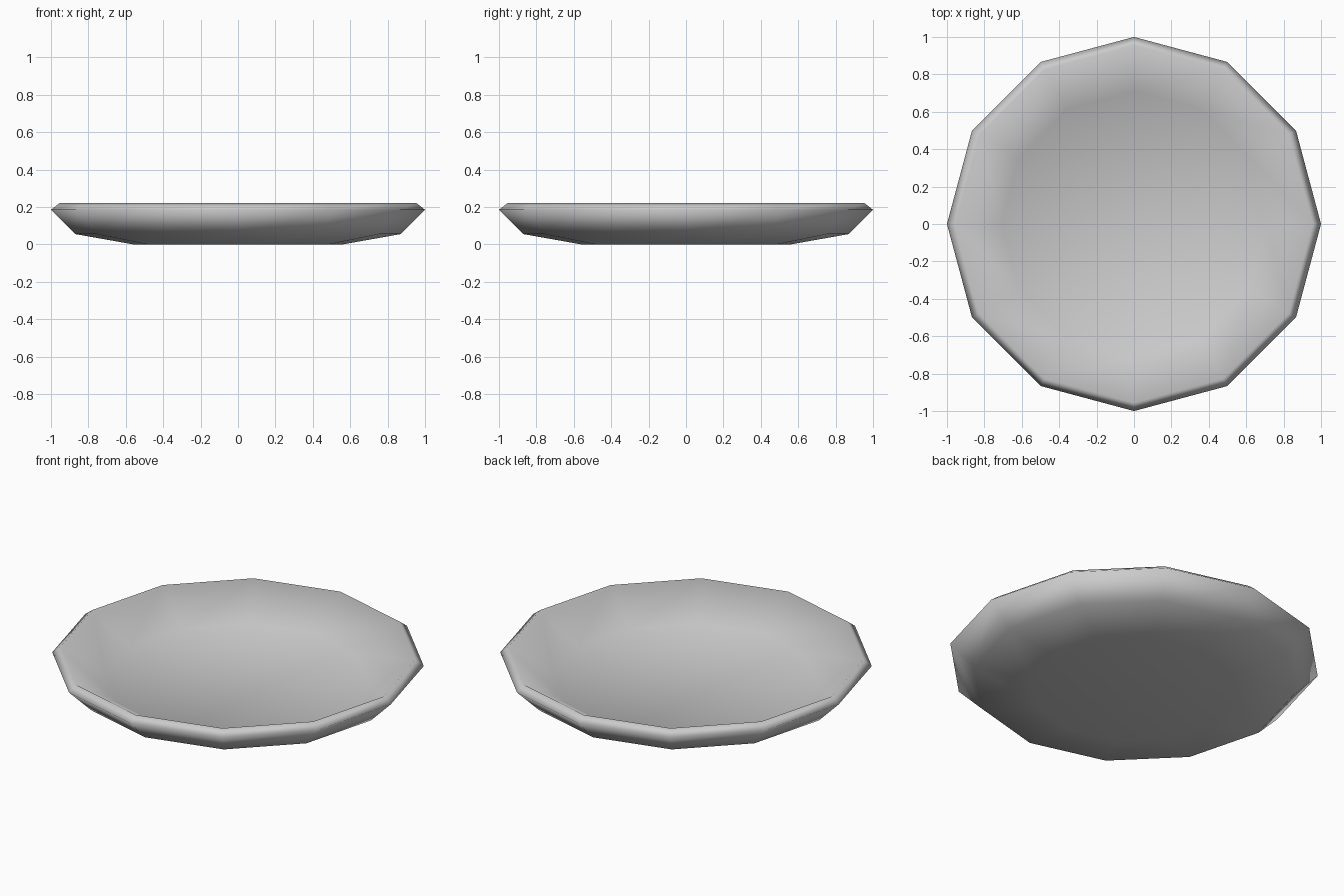
import bpy
import bmesh
from math import cos, sin, radians

cube = bpy.data.objects.get("Cube")
if cube:
    bpy.data.objects.remove(cube, do_unlink=True)

SIDES = 12
# Radius and height from the underside, over the rim, to the inner floor
PROFILE = [(0.56, 0.0), (0.87, 0.055), (1.0, 0.185), (0.955, 0.22), (0.71, 0.065)]


def make_material(name, color):
    mat = bpy.data.materials.new(name)
    mat.use_nodes = True
    mat.diffuse_color = color
    bsdf = mat.node_tree.nodes["Principled BSDF"]
    bsdf.inputs["Base Color"].default_value = color
    bsdf.inputs["Roughness"].default_value = 0.6
    return mat


def ring(bm, radius, height):
    angles = [radians(360 / SIDES * i) for i in range(SIDES)]
    return [bm.verts.new((radius * cos(a), radius * sin(a), height)) for a in angles]


# Dish: stacked rings joined by quads, closed by a flat base and floor
bm = bmesh.new()
rings = [ring(bm, r, z) for r, z in PROFILE]
for low, high in zip(rings, rings[1:]):
    for i in range(SIDES):
        j = (i + 1) % SIDES
        bm.faces.new((low[i], low[j], high[j], high[i]))
bm.faces.new(rings[0][::-1])
bm.faces.new(rings[-1])
bmesh.ops.recalc_face_normals(bm, faces=bm.faces)
for face in bm.faces:
    face.smooth = True

mesh = bpy.data.meshes.new("dish")
bm.to_mesh(mesh)
bm.free()
dish = bpy.data.objects.new("dish", mesh)
bpy.context.collection.objects.link(dish)
mesh.materials.append(make_material("light grey ceramic", (0.6, 0.6, 0.6, 1.0)))
